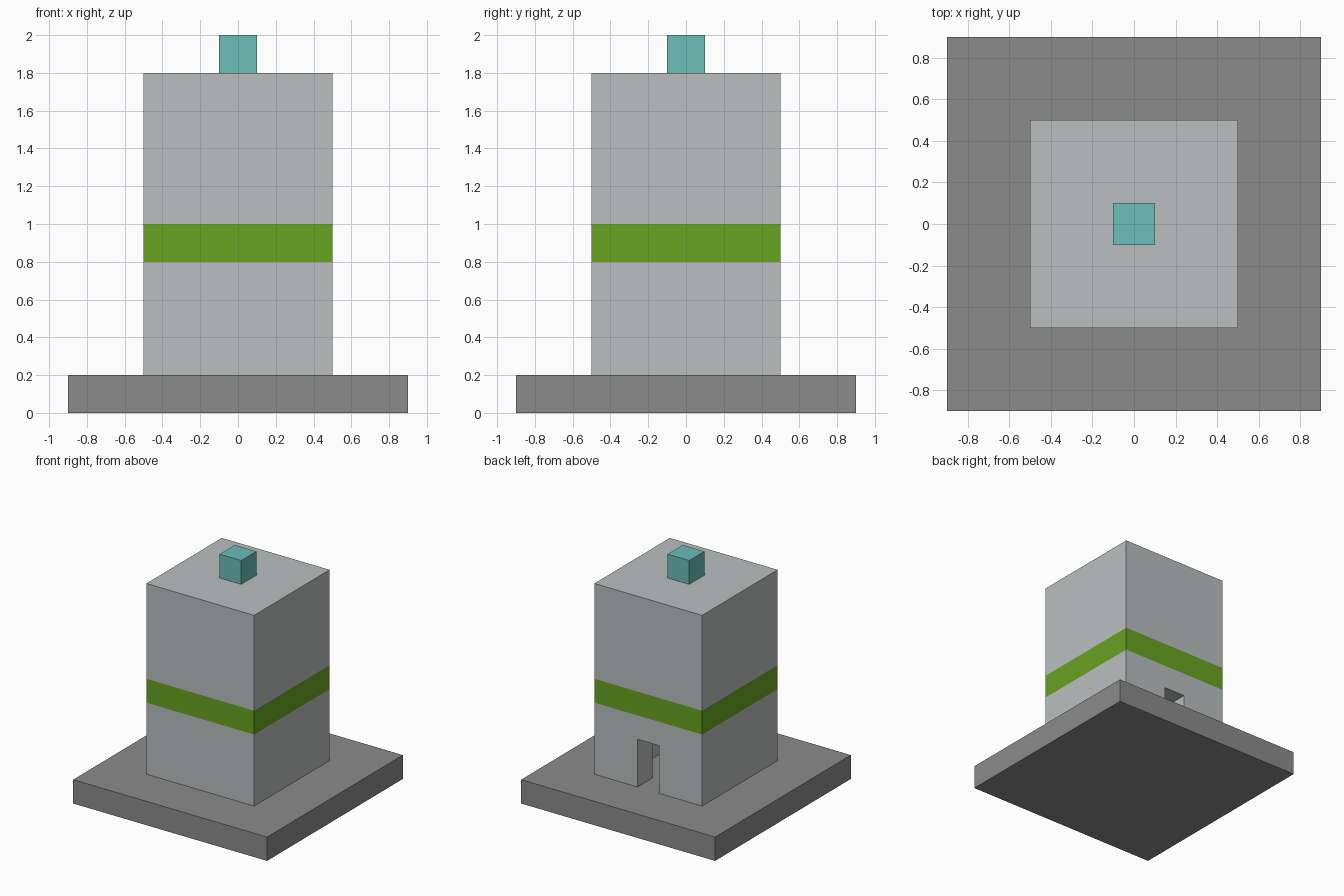
import bpy
import bmesh
from mathutils import Matrix, Vector

default = bpy.data.objects.get("Cube")
if default:
    bpy.data.objects.remove(default, do_unlink=True)


def make_material(name, rgb):
    mat = bpy.data.materials.new(name)
    mat.use_nodes = True
    colour = (*rgb, 1)
    mat.diffuse_color = colour
    mat.node_tree.nodes["Principled BSDF"].inputs["Base Color"].default_value = colour
    return mat


def make_box(name, low, high, *materials):
    low, high = Vector(low), Vector(high)
    bm = bmesh.new()
    bmesh.ops.create_cube(
        bm, size=1,
        matrix=Matrix.Translation((low + high) / 2) @ Matrix.Diagonal((*(high - low), 1)))
    mesh = bpy.data.meshes.new(name)
    bm.to_mesh(mesh)
    bm.free()
    for mat in materials:
        mesh.materials.append(mat)
    obj = bpy.data.objects.new(name, mesh)
    bpy.context.collection.objects.link(obj)
    return obj


def cut(target, cutter):
    cutter.hide_render = True
    mod = target.modifiers.new("cut", "BOOLEAN")
    mod.operation = "DIFFERENCE"
    mod.solver = "EXACT"
    mod.object = cutter
    bpy.context.view_layer.objects.active = target
    bpy.ops.object.modifier_apply(modifier=mod.name)
    bpy.data.objects.remove(cutter, do_unlink=True)


dark_grey = make_material("dark grey", (0.26, 0.26, 0.26))
light_grey = make_material("light grey", (0.49, 0.52, 0.52))
green = make_material("green", (0.136, 0.366, 0.015))
teal = make_material("teal", (0.147, 0.51, 0.48))

# Base slab and rooftop block
make_box("base", (-0.9, -0.9, 0), (0.9, 0.9, 0.2), dark_grey)
make_box("roof_block", (-0.1, -0.1, 1.8), (0.1, 0.1, 2), teal)

# Hollow tower with a doorway in the back wall
tower = make_box("tower", (-0.5, -0.5, 0.2), (0.5, 0.5, 1.8), light_grey, green)
cut(tower, make_box("room_cutter", (-0.3, -0.3, 0.1), (0.3, 0.3, 1.6), light_grey))
cut(tower, make_box("door_cutter", (-0.1, 0.2, 0.1), (0.1, 0.6, 0.6), light_grey))

# Green band cut into the walls
BAND = (0.8, 1.0)
bm = bmesh.new()
bm.from_mesh(tower.data)
for height in BAND:
    bmesh.ops.bisect_plane(bm, geom=bm.verts[:] + bm.edges[:] + bm.faces[:],
                           plane_co=(0, 0, height), plane_no=(0, 0, 1))
for face in bm.faces:
    face.material_index = int(BAND[0] < face.calc_center_median().z < BAND[1])
bm.to_mesh(tower.data)
bm.free()
